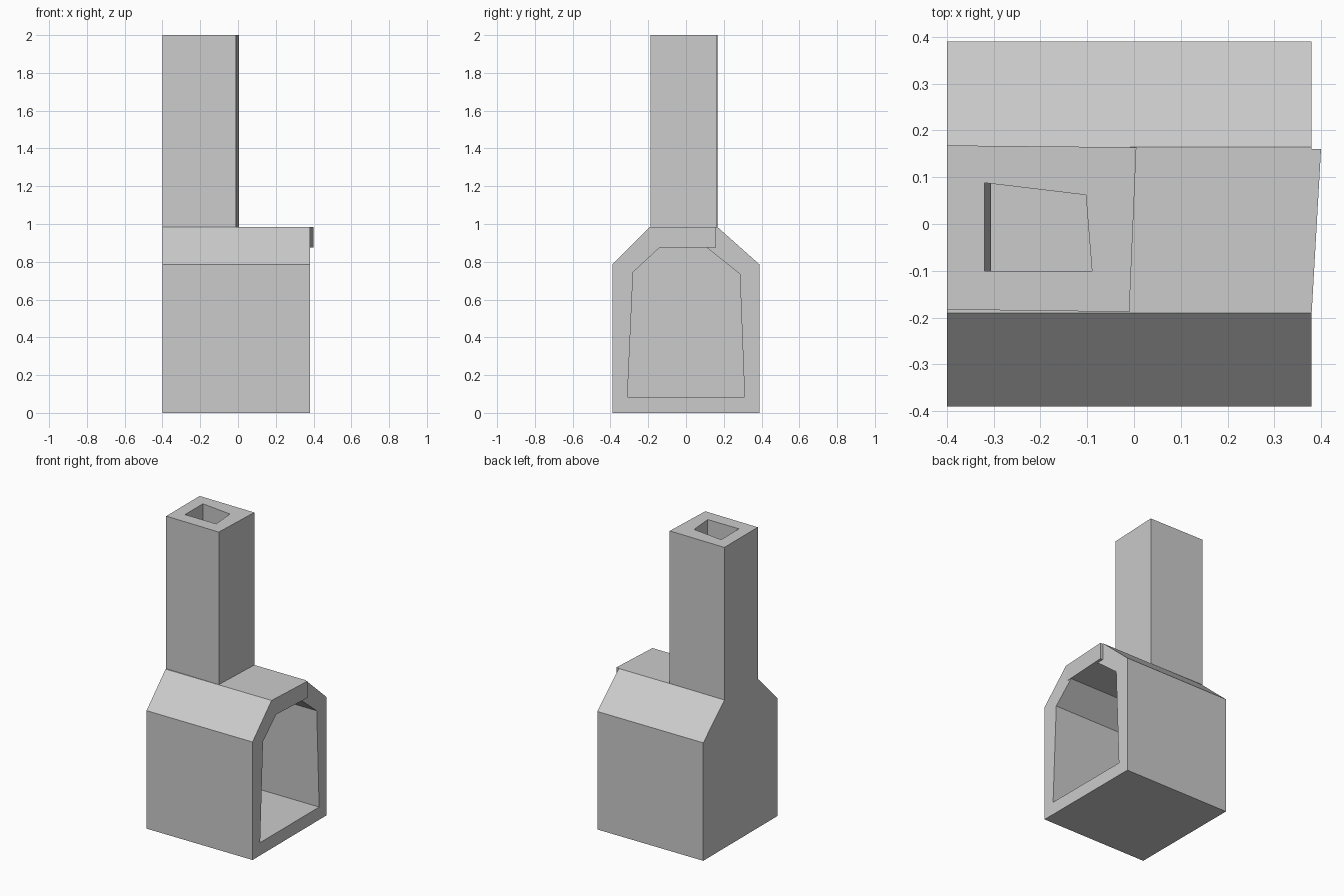
import bpy, bmesh
from mathutils import Vector

cube = bpy.data.objects.get("Cube")
if cube:
    bpy.data.objects.remove(cube, do_unlink=True)

# One plain grey throughout
grey = bpy.data.materials.new("plain grey")
grey.use_nodes = True
colour = (0.6, 0.6, 0.6, 1)
grey.diffuse_color = colour
grey.node_tree.nodes["Principled BSDF"].inputs["Base Color"].default_value = colour


def loft(name, start, end):
    """Solid between two matching rings of 3D points."""
    bm = bmesh.new()
    a = [bm.verts.new(p) for p in start]
    b = [bm.verts.new(p) for p in end]
    bm.faces.new(a)
    bm.faces.new(b)
    for i in range(len(a)):
        j = (i + 1) % len(a)
        bm.faces.new((a[i], a[j], b[j], b[i]))
    bmesh.ops.recalc_face_normals(bm, faces=bm.faces)
    mesh = bpy.data.meshes.new(name)
    bm.to_mesh(mesh)
    bm.free()
    mesh.materials.append(grey)
    obj = bpy.data.objects.new(name, mesh)
    bpy.context.collection.objects.link(obj)
    return obj


def along_x(name, profile, x0, x1):
    return loft(name, [(x0, y, z) for y, z in profile], [(x1, y, z) for y, z in profile])


def upright(name, plan, z0, z1):
    return loft(name, [(x, y, z0) for x, y in plan], [(x, y, z1) for x, y in plan])


def cut(obj, cutter):
    mod = obj.modifiers.new("cut", 'BOOLEAN')
    mod.operation = 'DIFFERENCE'
    mod.solver = 'EXACT'
    mod.object = cutter
    bpy.context.view_layer.objects.active = obj
    bpy.ops.object.modifier_apply(modifier=mod.name)


BACK, FRONT, SHOULDER, TOP = -0.40, 0.38, 0.985, 2.0

# Firebox housing with bevelled shoulders
firebox = along_x("firebox", [(-0.39, 0), (0.39, 0), (0.39, 0.785), (0.165, SHOULDER),
                              (-0.19, SHOULDER), (-0.39, 0.785)], BACK, FRONT)

# Square chimney, slightly askew
chimney = upright("chimney", [(BACK, -0.183), (-0.01, -0.188), (0.005, 0.164),
                              (BACK, 0.168)], SHOULDER, TOP)

# Hollow firebox and the flue that opens into it
hollow = along_x("hollow_cutter", [(-0.31, 0.085), (0.31, 0.085), (0.285, 0.735),
                                   (0.11, 0.875), (-0.14, 0.875), (-0.28, 0.745)], -0.31, 0.5)
plan = [(-0.32, -0.1), (-0.09, -0.1), (-0.103, 0.062), (-0.32, 0.088)]
flue = loft("flue_cutter", [(max(x, -0.305), y, 0.8) for x, y in plan],
            [(x, y, TOP + 0.02) for x, y in plan])
cut(firebox, hollow)
cut(firebox, flue)
cut(chimney, flue)
for helper in (hollow, flue):
    bpy.data.objects.remove(helper, do_unlink=True)

# Lintel wedge standing proud above the opening
upright("lintel", [(FRONT, -0.19), (0.4, 0.16), (FRONT, 0.16)], 0.875, SHOULDER)
